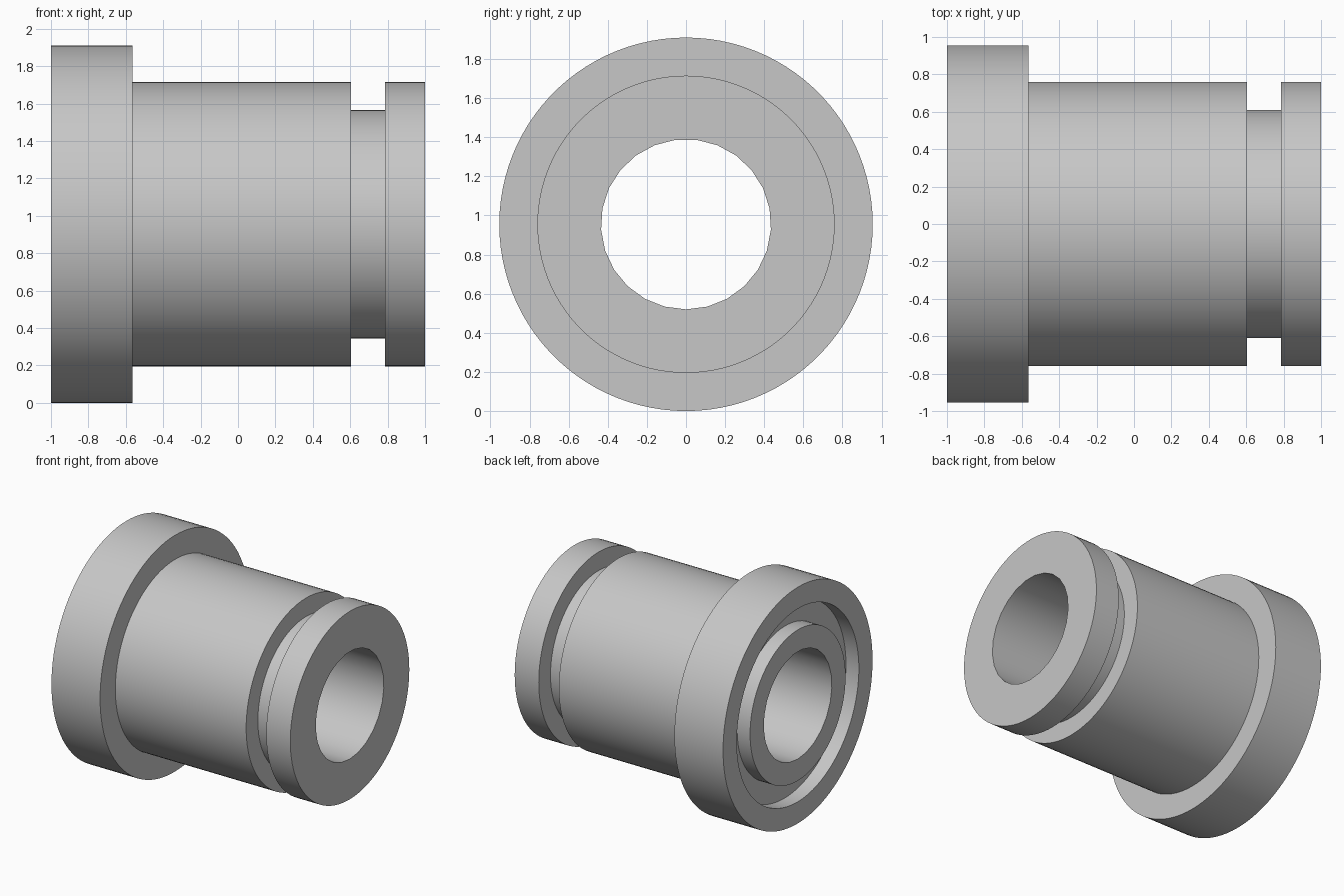
import bpy
import bmesh
from math import cos, sin, tau, pi

cube = bpy.data.objects.get("Cube")
if cube:
    bpy.data.objects.remove(cube)

OUTER_SIDES, BORE_SIDES = 100, 25
FLANGE_R, BODY_R, NECK_R, BORE_R = 0.955, 0.76, 0.61, 0.435
RECESS_R, RECESS_X = 0.78, -0.885

steel = bpy.data.materials.new("plain grey")
steel.use_nodes = True
grey = (0.57, 0.57, 0.57, 1)
steel.diffuse_color = grey
steel.node_tree.nodes["Principled BSDF"].inputs["Base Color"].default_value = grey


def ring(bm, x, radius, sides):
    """Circle of vertices around the x axis, starting at the bottom."""
    angles = [tau * i / sides - pi / 2 for i in range(sides)]
    return [bm.verts.new((x, radius * cos(a), radius * sin(a))) for a in angles]


def lathe(bm, profile, sides):
    """Revolve an open (x, radius) profile; return its end rings."""
    rings = [ring(bm, x, r, sides) for x, r in profile]
    for a, b in zip(rings, rings[1:]):
        for i in range(sides):
            j = (i + 1) % sides
            bm.faces.new((a[i], a[j], b[j], b[i]))
    return rings[0], rings[-1]


def fill_end(bm, outer, inner):
    """Flat annular end face between two rings of differing side counts."""
    edges = [bm.edges.get((loop[i - 1], loop[i]))
             for loop in (outer, inner) for i in range(len(loop))]
    bmesh.ops.triangle_fill(bm, edges=edges, use_beauty=True)


bm = bmesh.new()

# Outer shell: hub on the flange end, recess, flange, body, groove, end collar
outer_start, outer_end = lathe(bm, [
    (-1, NECK_R), (RECESS_X, NECK_R), (RECESS_X, RECESS_R), (-1, RECESS_R),
    (-1, FLANGE_R), (-0.565, FLANGE_R), (-0.565, BODY_R),
    (0.605, BODY_R), (0.605, NECK_R), (0.785, NECK_R),
    (0.785, BODY_R), (1, BODY_R),
], OUTER_SIDES)

# Through bore and the two end faces around it
bore_start, bore_end = lathe(bm, [(-1, BORE_R), (1, BORE_R)], BORE_SIDES)
fill_end(bm, outer_start, bore_start)
fill_end(bm, outer_end, bore_end)
bmesh.ops.recalc_face_normals(bm, faces=bm.faces[:])

mesh = bpy.data.meshes.new("flanged_bushing")
bm.to_mesh(mesh)
bm.free()
mesh.materials.append(steel)

bushing = bpy.data.objects.new("flanged_bushing", mesh)
bushing.location.z = FLANGE_R
bpy.context.collection.objects.link(bushing)
bpy.context.view_layer.objects.active = bushing
bushing.select_set(True)
bpy.ops.object.shade_smooth_by_angle()
